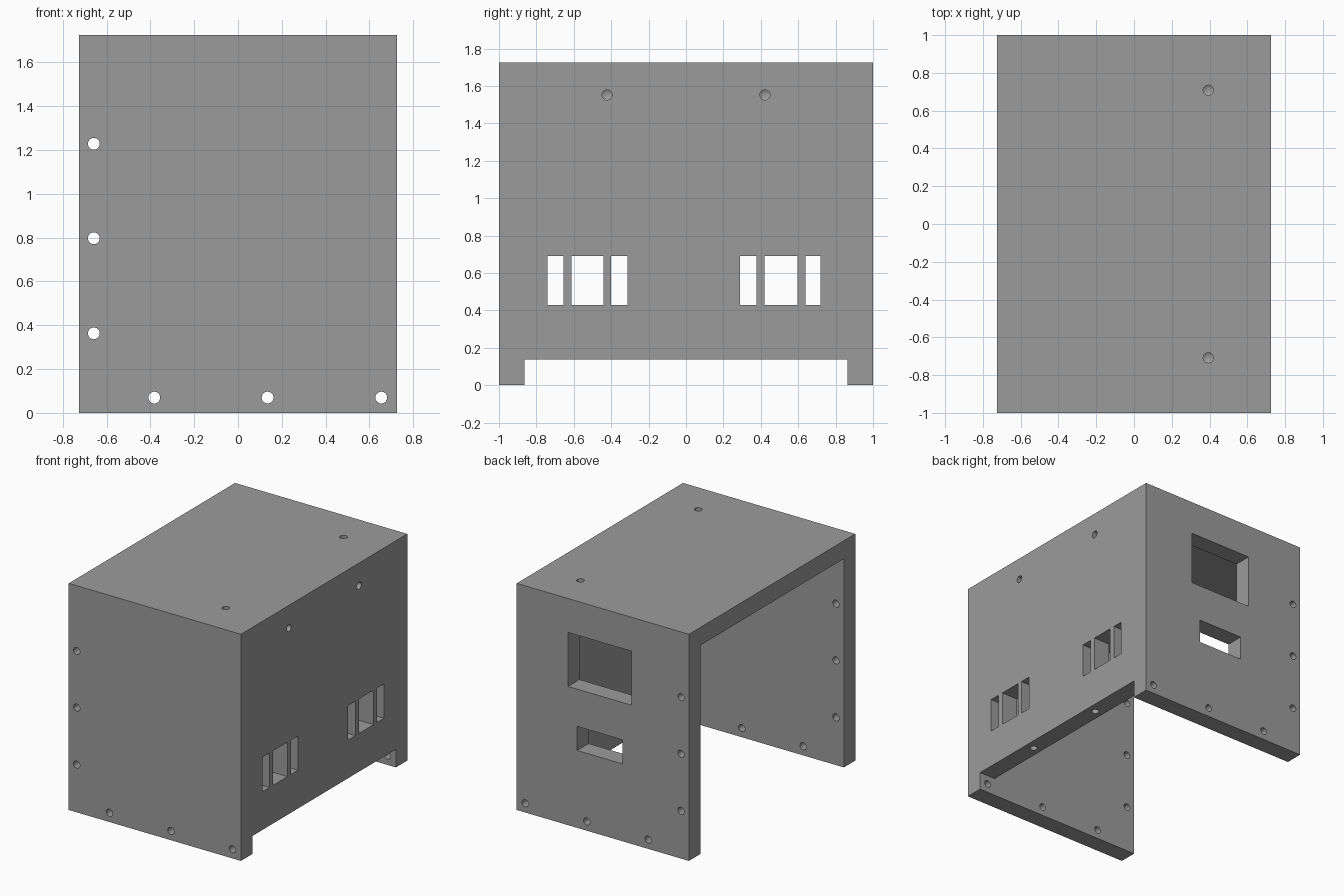
import bpy, bmesh, math
from mathutils import Matrix, Vector

if "Cube" in bpy.data.objects:
    bpy.data.objects.remove(bpy.data.objects["Cube"])

HX, HY, H = 0.725, 1.0, 1.725   # half width, half depth, height
T = 0.137                       # wall thickness
R = 0.027                       # screw hole radius

grey = bpy.data.materials.new("grey")
grey.diffuse_color = (0.33, 0.33, 0.33, 1)
grey.use_nodes = True
grey.node_tree.nodes["Principled BSDF"].inputs["Base Color"].default_value = grey.diffuse_color


def add_box(bm, x0, x1, y0, y1, z0, z1):
    size = Matrix.Diagonal((x1 - x0, y1 - y0, z1 - z0, 1))
    mid = Matrix.Translation(((x0 + x1) / 2, (y0 + y1) / 2, (z0 + z1) / 2))
    bmesh.ops.create_cube(bm, size=1, matrix=mid @ size)


def add_drill(bm, start, direction, length, tip=0.0):
    """Cylinder from start along direction, with an optional pointed tip."""
    d = Vector(direction)
    turn = d.to_track_quat('Z', 'Y').to_matrix().to_4x4()
    m = Matrix.Translation(start) @ turn @ Matrix.Translation((0, 0, length / 2))
    made = bmesh.ops.create_cone(bm, cap_ends=True, segments=24, radius1=R,
                                 radius2=R, depth=length, matrix=m)
    if tip:
        end = Vector(start) + d * length
        cap = [f for f in {f for v in made["verts"] for f in v.link_faces}
               if (f.calc_center_median() - end).length < 1e-4][0]
        point = bmesh.ops.poke(bm, faces=[cap])["verts"][0]
        point.co += d * tip


def make_object(name, bm):
    bmesh.ops.recalc_face_normals(bm, faces=bm.faces)
    mesh = bpy.data.meshes.new(name)
    bm.to_mesh(mesh)
    bm.free()
    mesh.materials.append(grey)
    ob = bpy.data.objects.new(name, mesh)
    bpy.context.collection.objects.link(ob)
    return ob


def cut(target, cutter):
    mod = target.modifiers.new("cut", 'BOOLEAN')
    mod.operation, mod.solver, mod.object = 'DIFFERENCE', 'EXACT', cutter
    bpy.context.view_layer.objects.active = target
    bpy.ops.object.modifier_apply(modifier=mod.name)
    bpy.data.objects.remove(cutter)


# Outer block
bm = bmesh.new()
add_box(bm, -HX, HX, -HY, HY, 0, H)
enclosure = make_object("enclosure", bm)

# Cavity open to the left and below, with the right wall raised off the floor
bm = bmesh.new()
profile = [(-1, -1), (1, -1), (1, T), (HX - T, T), (HX - T, H - T), (-1, H - T)]
face = bm.faces.new([bm.verts.new((x, -HY + T, z)) for x, z in profile])
ext = bmesh.ops.extrude_face_region(bm, geom=[face])["geom"]
bmesh.ops.translate(bm, vec=(0, 2 * (HY - T), 0),
                    verts=[v for v in ext if isinstance(v, bmesh.types.BMVert)])
cut(enclosure, make_object("cavity_cutter", bm))

# Windows and screw holes
bm = bmesh.new()
for y0, y1 in [(-0.74, -0.655), (-0.613, -0.44), (-0.40, -0.313),
               (0.29, 0.377), (0.42, 0.596), (0.639, 0.72)]:
    add_box(bm, 0.5, 0.9, y0, y1, 0.428, 0.69)
add_box(bm, -0.24, 0.293, 0.8, 1.1, 1.056, 1.467)
add_box(bm, -0.165, 0.217, 0.8, 1.1, 0.589, 0.772)
# Through holes in the front and back walls
for x, z in [(-0.658, 0.363), (-0.658, 0.797), (-0.658, 1.228),
             (-0.382, 0.07), (0.135, 0.07), (0.654, 0.07)]:
    add_drill(bm, (x, -1.1, z), (0, 1, 0), 2.2)
# Blind holes in the top, the right wall and its lower edge
for s in (-1, 1):
    add_drill(bm, (0.393, s * 0.708, H + 0.05), (0, 0, -1), 0.13, 0.016)
    add_drill(bm, (HX + 0.05, s * 0.422, 1.552), (-1, 0, 0), 0.13, 0.016)
    add_drill(bm, (0.656, s * 0.345, T - 0.05), (0, 0, 1), 0.13, 0.016)
cut(enclosure, make_object("hole_cutter", bm))

# Smooth hole walls, crisp edges
bpy.ops.object.select_all(action='DESELECT')
enclosure.select_set(True)
bpy.context.view_layer.objects.active = enclosure
bpy.ops.object.shade_smooth_by_angle(angle=math.radians(30))
